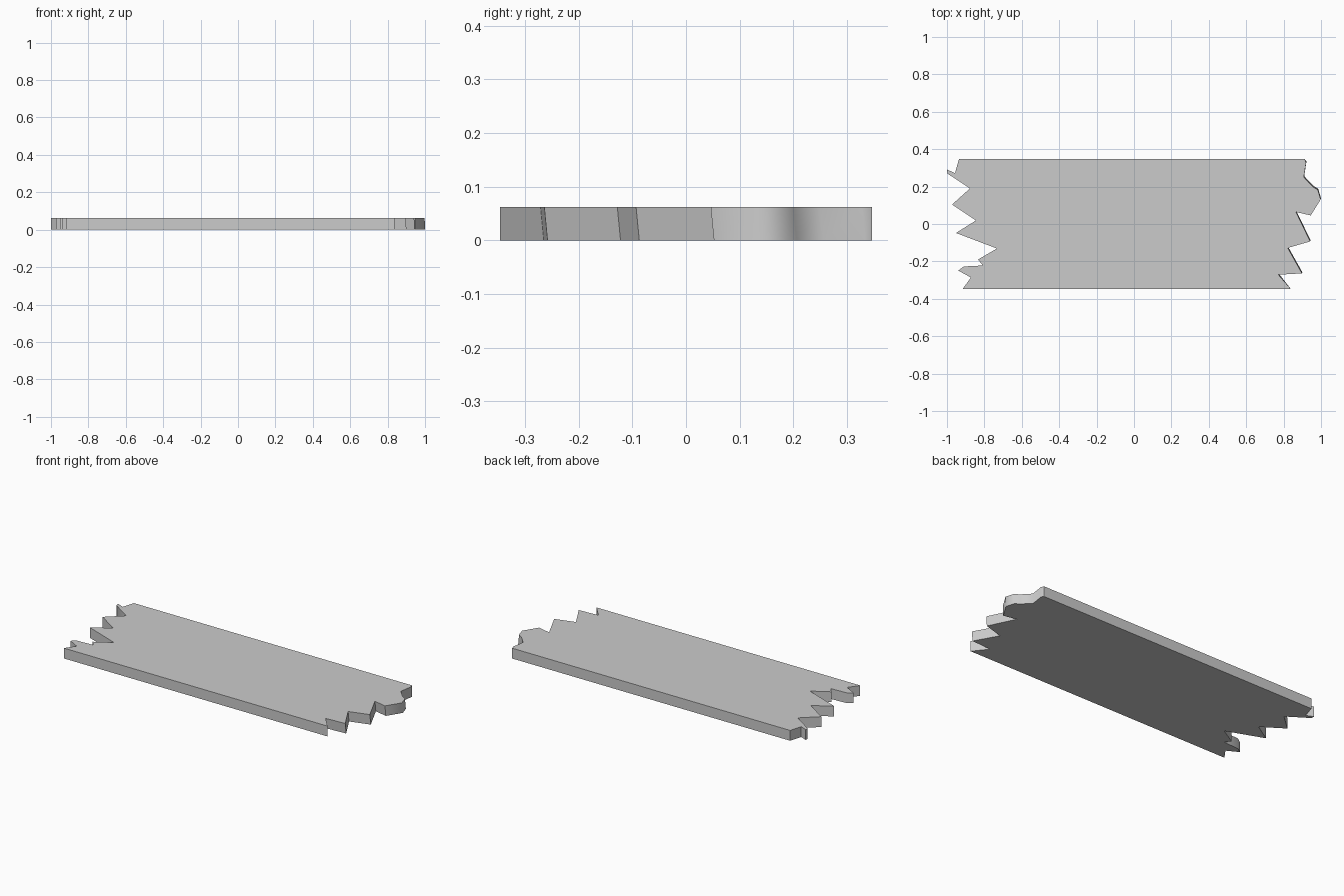
import bpy, bmesh, math

if "Cube" in bpy.data.objects:
    bpy.data.objects.remove(bpy.data.objects["Cube"])

THICKNESS = 0.062
HALF_W = 0.347
LEAN = 0.006  # the right break leans slightly between top and bottom

# Splintered left end, back to front
left_break = [(-0.936, HALF_W), (-0.957, 0.272), (-1.0, 0.291), (-0.998, 0.27),
              (-0.877, 0.19), (-0.973, 0.104), (-0.845, 0.019), (-0.952, -0.048),
              (-0.733, -0.131), (-0.834, -0.19), (-0.808, -0.222), (-0.91, -0.227),
              (-0.94, -0.249), (-0.872, -0.286), (-0.916, -HALF_W)]

# Splintered right end, front to back
right_break = [(0.838, -HALF_W), (0.772, -0.271), (0.898, -0.264), (0.822, -0.128),
               (0.942, -0.093), (0.866, 0.064), (0.945, 0.046), (0.998, 0.131),
               (0.983, 0.182), (0.955, 0.2), (0.908, 0.25), (0.92, 0.328),
               (0.913, HALF_W)]


def lean(p):
    """Bottom position of a right-end point; the plank's long edges stay put."""
    x, y = p
    if abs(y) >= HALF_W:
        return p
    return (min(x + 0.002, 1.0), y + LEAN)


# Plank: matching top and bottom outlines bridged by side walls
top_outline = left_break + right_break
bottom_outline = left_break + [lean(p) for p in right_break]
bm = bmesh.new()
top = [bm.verts.new((x, y, THICKNESS)) for x, y in top_outline]
bottom = [bm.verts.new((x, y, 0)) for x, y in bottom_outline]
bm.faces.new(top)
bm.faces.new(bottom[::-1])
n = len(top)
for i in range(n):
    j = (i + 1) % n
    bm.faces.new((bottom[i], bottom[j], top[j], top[i]))
bmesh.ops.recalc_face_normals(bm, faces=bm.faces)
caps = [f for f in bm.faces if len(f.verts) > 4]
bmesh.ops.triangulate(bm, faces=caps)

mesh = bpy.data.meshes.new("broken_plank")
bm.to_mesh(mesh)
bm.free()
plank = bpy.data.objects.new("broken_plank", mesh)
bpy.context.collection.objects.link(plank)

# Soft shading on the rounded splinter, crisp edges elsewhere
bpy.context.view_layer.objects.active = plank
plank.select_set(True)
bpy.ops.object.shade_smooth_by_angle(angle=math.radians(62))
